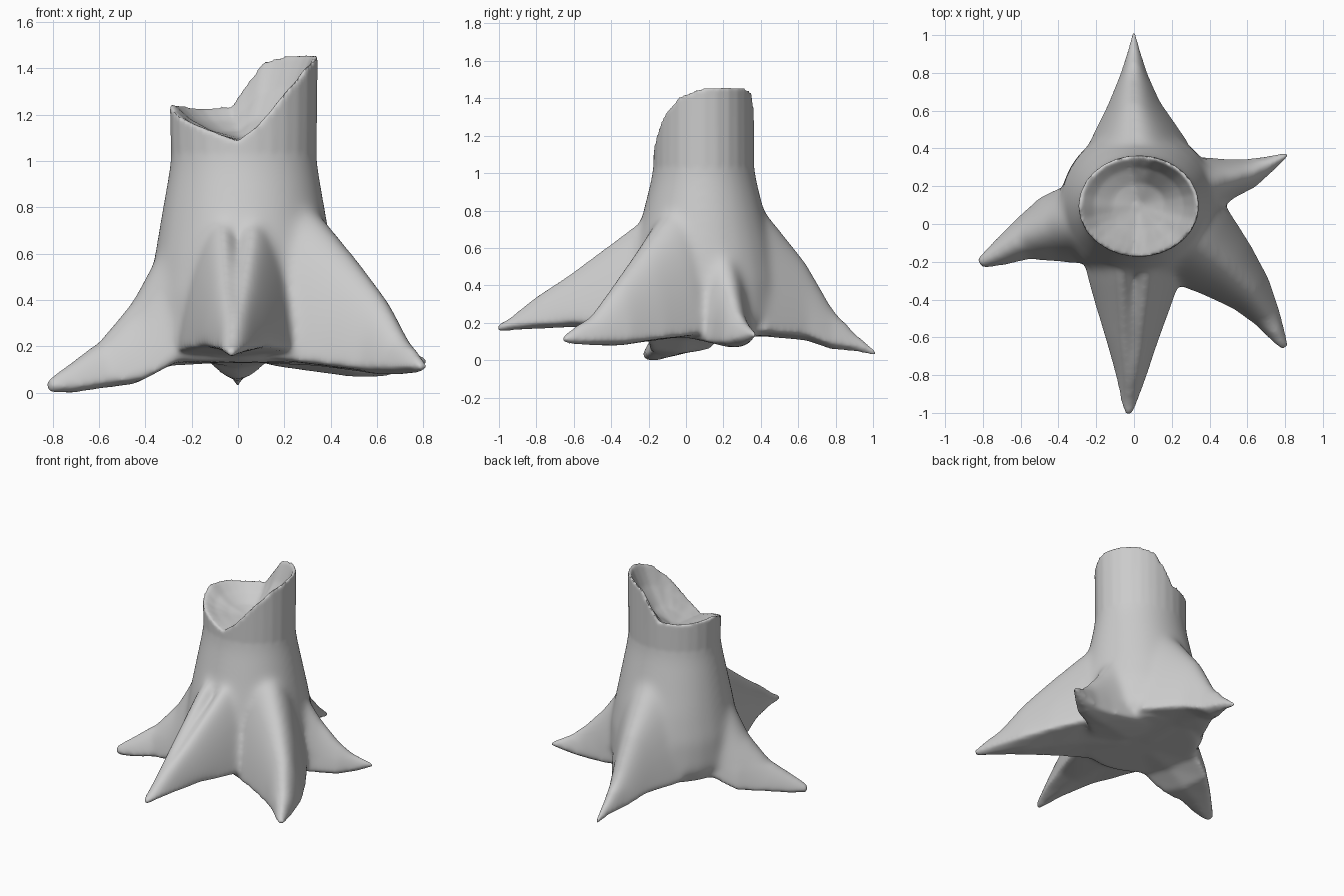
import bpy, bmesh, math
from mathutils import Vector

cube = bpy.data.objects.get("Cube")
if cube:
    bpy.data.objects.remove(cube, do_unlink=True)

bark = bpy.data.materials.new("grey bark")
bark.use_nodes = True
GREY = (0.6, 0.6, 0.6, 1)
bark.diffuse_color = GREY
bark.node_tree.nodes["Principled BSDF"].inputs["Base Color"].default_value = GREY

bm = bmesh.new()


def loft(rings):
    """Skin a list of equal point rings and close both ends."""
    rows = [[bm.verts.new(p) for p in ring] for ring in rings]
    n = len(rows[0])
    for a, b in zip(rows, rows[1:]):
        for i in range(n):
            j = (i + 1) % n
            bm.faces.new((a[i], a[j], b[j], b[i]))
    bm.faces.new(rows[0][::-1])
    bm.faces.new(rows[-1])


# Trunk: broken rim given as angle -> height, with in-between columns added
RIM = [(0, 1.46), (30, 1.465), (55, 1.46), (75, 1.43), (100, 1.24), (125, 1.23),
       (150, 1.24), (180, 1.25), (210, 1.19), (240, 1.14), (265, 1.09),
       (280, 1.15), (305, 1.3), (330, 1.41), (360, 1.46)]
COLUMNS = []
for (a, s), (b, t) in zip(RIM, RIM[1:]):
    COLUMNS += [(a, s), ((a + b) / 2, (s + t) / 2)]


def ring(rx, ry, height):
    """Ring around the trunk axis; height is a function of the rim height."""
    return [(0.025 + rx * math.cos(math.radians(a)),
             0.095 + ry * math.sin(math.radians(a)), height(top)) for a, top in COLUMNS]


WALL = [(0.37, 0.37, 0.13), (0.42, 0.42, 0.22), (0.415, 0.41, 0.42),
        (0.385, 0.375, 0.6), (0.36, 0.335, 0.75), (0.325, 0.285, 0.95)]
trunk = [ring(rx, ry, lambda t, z=z: z) for rx, ry, z in WALL]
trunk.append(ring(0.315, 0.27, lambda t: min(1.03, t)))
trunk.append(ring(0.32, 0.268, lambda t: t))
# Shallow hollow inside the broken rim
for scale, drop in ((0.94, 0.02), (0.75, 0.4), (0.45, 0.75), (0.1, 0.95)):
    trunk.append(ring(0.318 * scale, 0.268 * scale,
                      lambda t, d=drop: t + (1.1 - t) * d - 0.005))
loft(trunk)


def root(stations, groove=0.0, steps=16):
    """Tapered arch swept along (x, y, top, bottom, half width) stations."""
    pts = [Vector(s[:2]) for s in stations]
    rings = []
    for k, (x, y, top, bottom, width) in enumerate(stations):
        d = (pts[min(k + 1, len(pts) - 1)] - pts[max(k - 1, 0)]).normalized()
        side = Vector((d.y, -d.x))
        arch = []
        for i in range(steps + 1):
            u = math.cos(math.pi * i / steps)
            h = max(0, 1 - u * u) ** 0.75
            h -= groove * max(0, 1 - abs(u) * 4)
            p = pts[k] + side * width * u
            arch.append((p.x, p.y, bottom + 0.02 * (u * u) + (top - bottom) * h))
        arch.append((x, y, bottom - 0.005))
        rings.append(arch)
    loft(rings)


# Back root
root([(0.02, 0.15, 0.98, 0.13, 0.3), (0.02, 0.42, 0.8, 0.13, 0.27),
      (0, 0.64, 0.53, 0.11, 0.14), (0, 0.78, 0.29, 0.06, 0.08),
      (0, 0.9, 0.15, 0.05, 0.04), (0, 1.02, 0.05, 0.02, 0.012)])
# Front root, split by a groove along its ridge
root([(0, -0.05, 0.92, 0.15, 0.28), (0, -0.28, 0.77, 0.16, 0.25),
      (-0.01, -0.6, 0.51, 0.18, 0.15), (-0.015, -0.8, 0.36, 0.17, 0.085),
      (-0.025, -0.93, 0.25, 0.16, 0.05), (-0.03, -1.01, 0.19, 0.15, 0.025)], 0.22)
# Front left root
root([(0.12, 0.05, 0.95, 0.13, 0.28), (0.34, -0.11, 0.77, 0.12, 0.25),
      (0.49, -0.24, 0.59, 0.1, 0.185), (0.62, -0.37, 0.42, 0.08, 0.125),
      (0.71, -0.5, 0.25, 0.08, 0.075), (0.8, -0.66, 0.13, 0.09, 0.025)])
# Back left root
root([(0.15, 0.12, 0.85, 0.12, 0.24), (0.36, 0.2, 0.62, 0.09, 0.17),
      (0.5, 0.24, 0.42, 0.07, 0.11), (0.62, 0.27, 0.29, 0.07, 0.08),
      (0.72, 0.32, 0.2, 0.09, 0.045), (0.82, 0.37, 0.15, 0.12, 0.015)])
# Right root
root([(-0.1, 0.05, 0.95, 0.13, 0.27), (-0.3, 0, 0.68, 0.12, 0.22),
      (-0.45, -0.03, 0.4, 0.04, 0.18), (-0.6, -0.09, 0.22, 0.02, 0.11),
      (-0.72, -0.16, 0.13, 0, 0.07), (-0.82, -0.21, 0.06, 0, 0.03)])
# Small spur on the back right
root([(-0.08, 0.22, 0.7, 0.15, 0.14), (-0.19, 0.33, 0.4, 0.14, 0.07),
      (-0.25, 0.41, 0.24, 0.17, 0.015)])

bmesh.ops.recalc_face_normals(bm, faces=bm.faces)
mesh = bpy.data.meshes.new("stump")
bm.to_mesh(mesh)
bm.free()
stump = bpy.data.objects.new("tree_stump", mesh)
bpy.context.collection.objects.link(stump)

# Fuse trunk and roots into one skin
fuse = stump.modifiers.new("fuse", "REMESH")
fuse.mode = "VOXEL"
fuse.voxel_size = 0.012
graph = bpy.context.evaluated_depsgraph_get()
fused = bpy.data.meshes.new_from_object(stump.evaluated_get(graph))
stump.modifiers.clear()
stump.data = fused

# Soften the joins but keep the broken rim crisp
bm = bmesh.new()
bm.from_mesh(fused)


def soften(verts, times):
    for _ in range(times):
        bmesh.ops.smooth_vert(bm, verts=verts, factor=0.5,
                              use_axis_x=True, use_axis_y=True, use_axis_z=True)


soften([v for v in bm.verts if 0.2 < v.co.z < 1.03], 30)
soften([v for v in bm.verts if v.co.z < 1.0], 12)
soften(bm.verts, 2)
bm.to_mesh(fused)
bm.free()

fused.materials.clear()
fused.materials.append(bark)
bpy.context.view_layer.objects.active = stump
stump.select_set(True)
bpy.ops.object.shade_smooth_by_angle(angle=math.radians(60))
